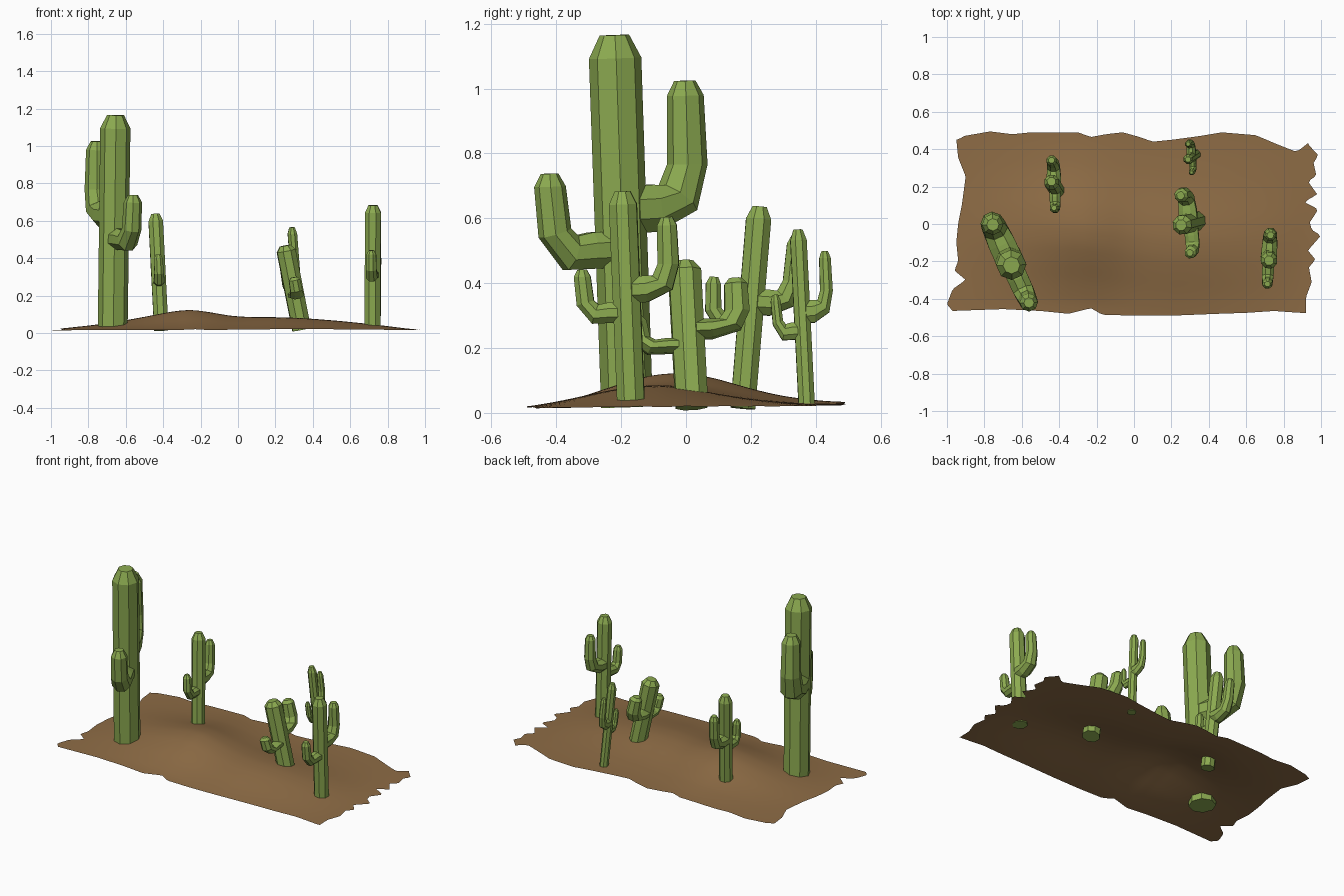
import bpy, bmesh, math
from mathutils import Vector, Matrix

if "Cube" in bpy.data.objects:
    bpy.data.objects.remove(bpy.data.objects["Cube"])


def material(name, color):
    m = bpy.data.materials.new(name)
    m.diffuse_color = (*color, 1)
    m.use_nodes = True
    m.node_tree.nodes["Principled BSDF"].inputs["Base Color"].default_value = m.diffuse_color
    return m


GREEN = material("cactus_green", (0.26, 0.40, 0.08))
BROWN = material("desert_brown", (0.27, 0.15, 0.06))


def lerp(pts, t):
    """Piecewise linear lookup in a list of (t, value) pairs."""
    if t <= pts[0][0]:
        return pts[0][1]
    for (a, va), (b, vb) in zip(pts, pts[1:]):
        if t <= b:
            return va + (vb - va) * (t - a) / (b - a)
    return pts[-1][1]


def smooth_lerp(pts, t, w=0.07):
    return sum(lerp(pts, t + w * k / 3) for k in range(-3, 4)) / 7


def add_mesh(name, bm, mat):
    me = bpy.data.meshes.new(name)
    bm.to_mesh(me)
    bm.free()
    me.materials.append(mat)
    ob = bpy.data.objects.new(name, me)
    bpy.context.collection.objects.link(ob)
    return ob


# ---- sandy ground: ragged sheet with a low ridge ----
BACK = [(-.95, .45), (-.92, .47), (-.77, .495), (-.65, .48), (-.55, .49), (-.3, .49), (-.23, .465),
        (-.15, .48), (-.06, .49), (.03, .465), (.1, .44), (.2, .45), (.35, .47), (.47, .49),
        (.65, .475), (.78, .42), (.87, .385), (.94, .44)]
FRONT = [(-.97, -.465), (-.7, -.455), (-.5, -.465), (-.35, -.48), (-.23, -.45), (-.17, -.485),
         (0, -.49), (.2, -.49), (.45, -.48), (.6, -.475), (.75, -.465), (.9, -.475)]
LEFT = [(-.465, -.97), (-.43, -1), (-.35, -.97), (-.3, -.9), (-.25, -.96), (-.2, -.94),
        (-.1, -.95), (0, -.94), (.1, -.92), (.25, -.9), (.35, -.94), (.45, -.95)]
RIGHT = [(-.46, .92), (-.38, .92), (-.3, .95), (-.22, .935), (-.18, .97), (-.13, .93), (-.05, 1),
         (-.02, .95), (.02, .94), (.09, .985), (.13, .91), (.17, .98), (.24, .93), (.27, .975),
         (.34, .96), (.38, .985), (.44, .93)]
RIDGE_X = [(-1, 0), (-.75, .26), (-.6, .48), (-.45, .75), (-.3, 1.03), (-.2, 1), (-.1, .8),
           (0, .66), (.2, .65), (.35, .6), (.55, .45), (.75, .25), (.95, 0)]
RIDGE_Y = [(-.42, -.02), (-.3, .2), (-.2, .5), (-.1, .83), (0, 1.03), (.1, .97), (.2, .7),
           (.3, .4), (.42, .2), (.55, .1)]


def ground_z(x, y):
    shift = .07 + .06 * max(-.3, min(1, (x + .2) / .4))
    return .017 + .105 * smooth_lerp(RIDGE_X, x) * smooth_lerp(RIDGE_Y, y + shift) + .008 * (y + .1)


bm = bmesh.new()
NX, NY = 80, 60
grid = []
for j in range(NY + 1):
    v = j / NY
    y0 = -.465 + .91 * v
    row = []
    for i in range(NX + 1):
        u = i / NX
        x0 = -.96 + 1.89 * u
        x = lerp(LEFT, y0) * (1 - u) + lerp(RIGHT, y0) * u
        # ragged offsets of the side edges fade out toward the middle
        fade = min(1, min(u, 1 - u) / .12)
        x = x0 * fade + x * (1 - fade)
        y = lerp(FRONT, x0) * (1 - v) + lerp(BACK, x0) * v
        row.append(bm.verts.new((x, y, ground_z(x, y))))
    grid.append(row)
for j in range(NY):
    for i in range(NX):
        f = bm.faces.new((grid[j][i], grid[j][i + 1], grid[j + 1][i + 1], grid[j + 1][i]))
        f.smooth = True
add_mesh("ground", bm, BROWN)

# ---- cactus of unit height: (y, z, radius, tilt of the path in degrees) ----
SIDES = 8
TRUNK = [(0, 0, .070, 90), (0, .938, .071, 90), (0, 1, .040, 90)]
LONG_ARM = [(.03, .53, .069, 0), (.095, .531, .069, 5), (.173, .557, .062, 52),
            (.204, .645, .055, 88), (.205, .83, .050, 90), (.205, .87, .029, 90)]
SHORT_ARM = [(.03, .424, .053, 0), (.09, .424, .053, 0), (.152, .420, .052, 20),
             (.197, .475, .046, 75), (.207, .60, .043, 90), (.207, .635, .024, 90)]


def loft(bm, path, side=1):
    rings = []
    for y, z, r, tilt in path:
        a = math.radians(tilt)
        across = Vector((0, -math.sin(a) * side, math.cos(a)))
        ring = []
        for k in range(SIDES):
            t = 2 * math.pi * (k + .5) / SIDES
            p = Vector((0, y * side, z))
            p += Vector((r * math.cos(t), 0, 0)) + across * r * math.sin(t)
            # rings lying flat keep their full width
            ring.append(bm.verts.new(p))
        rings.append(ring)
    for a, b in zip(rings, rings[1:]):
        for k in range(SIDES):
            n = (k + 1) % SIDES
            bm.faces.new((a[k], a[n], b[n], b[k]))
    bm.faces.new(rings[0])
    bm.faces.new(rings[-1])


def cactus(name, base, top, width, heading):
    """heading is the ground direction of the long arm."""
    bm = bmesh.new()
    loft(bm, TRUNK)
    loft(bm, LONG_ARM, 1)
    loft(bm, SHORT_ARM, -1)
    base, top = Vector(base), Vector(top)
    axis = top - base
    yaw = math.atan2(-heading[0], heading[1])
    lean = Vector((0, 0, 1)).rotation_difference(axis).to_matrix().to_4x4()
    mat = (Matrix.Translation(base) @ lean @ Matrix.Rotation(yaw, 4, 'Z')
           @ Matrix.Diagonal((width, width, axis.length, 1)))
    bm.transform(mat)
    bmesh.ops.recalc_face_normals(bm, faces=bm.faces)
    return add_mesh(name, bm, GREEN)


cactus("tall_cactus", (-.67, -.182, .018), (-.655, -.221, 1.165), 1.14, (-.42, .91))
cactus("back_left_cactus", (-.41, .175, .014), (-.442, .227, .636), .59, (-.03, 1))
cactus("back_right_cactus", (.33, .372, .024), (.288, .345, .565), .385, (-.05, 1))
cactus("leaning_cactus", (.34, .018, .018), (.252, -.006, .467), .76, (-.09, 1))
cactus("right_cactus", (.72, -.17, .037), (.722, -.196, .683), .65, (.06, 1))
